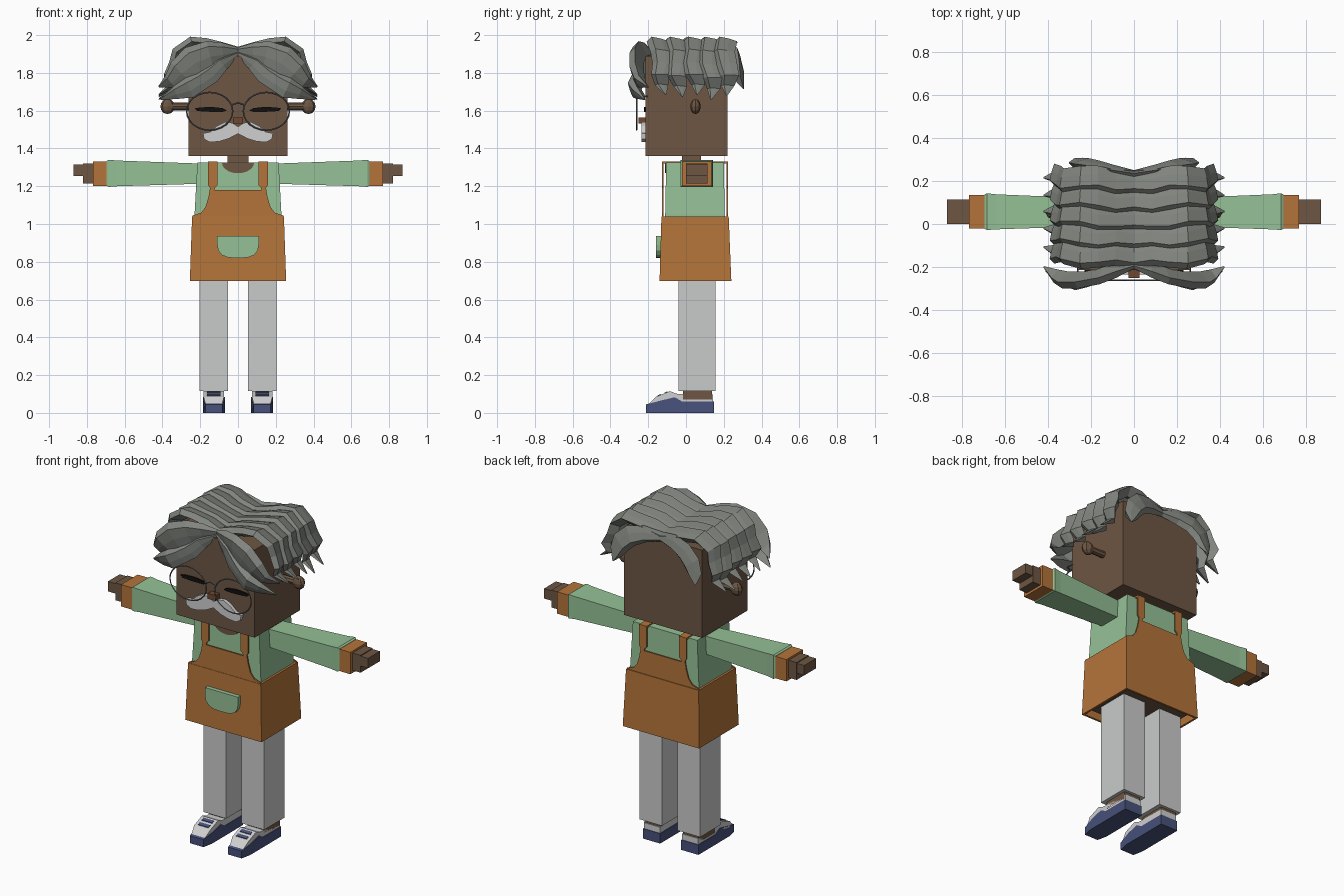
import bpy, bmesh, math
from mathutils import Vector

cube = bpy.data.objects.get("Cube")
if cube:
    bpy.data.objects.remove(cube, do_unlink=True)


def material(name, *srgb):
    m = bpy.data.materials.new(name)
    m.use_nodes = True
    lin = [((c / 255 + 0.055) / 1.055) ** 2.4 for c in srgb] + [1]
    m.diffuse_color = lin
    m.node_tree.nodes["Principled BSDF"].inputs["Base Color"].default_value = lin
    return m


SKIN = material("brown skin", 109, 86, 67)
NOSE = material("nose brown", 112, 72, 48)
APRON = material("orange apron", 180, 116, 58)
SHIRT = material("mint green", 149, 193, 150)
PANTS = material("light grey", 201, 203, 202)
HAIR = material("hair grey", 130, 133, 127)
NAVY = material("navy", 72, 82, 124)
WHITE = material("off white", 208, 208, 208)
BLACK = material("black", 18, 16, 14)
WIRE = material("wire grey", 105, 108, 114)


def finish(name, bm, mat, mirror=False):
    bmesh.ops.recalc_face_normals(bm, faces=bm.faces)
    mesh = bpy.data.meshes.new(name)
    bm.to_mesh(mesh)
    bm.free()
    mesh.materials.append(mat)
    ob = bpy.data.objects.new(name, mesh)
    bpy.context.collection.objects.link(ob)
    if mirror:
        ob.modifiers.new("mirror", "MIRROR")
    return ob


def loft(name, rings, mat, mirror=False):
    """Skin a list of equal-sized vertex rings and cap both ends."""
    bm = bmesh.new()
    rows = [[bm.verts.new(p) for p in r] for r in rings]
    n = len(rows[0])
    for a, b in zip(rows, rows[1:]):
        for i in range(n):
            bm.faces.new((a[i], a[(i + 1) % n], b[(i + 1) % n], b[i]))
    bm.faces.new(rows[0])
    bm.faces.new(rows[-1])
    return finish(name, bm, mat, mirror)


def level(z, x0, x1, y0, y1):
    return [(x0, y0, z), (x1, y0, z), (x1, y1, z), (x0, y1, z)]


def slice_x(x, y0, y1, z0, z1):
    return [(x, y0, z0), (x, y1, z0), (x, y1, z1), (x, y0, z1)]


def box(name, x0, x1, y0, y1, z0, z1, mat, mirror=False):
    return loft(name, [level(z0, x0, x1, y0, y1), level(z1, x0, x1, y0, y1)], mat, mirror)


def plate(name, outline, y0, y1, mat, mirror=False):
    """Extrude an x-z outline through y."""
    return loft(name, [[(x, y, z) for x, z in outline] for y in (y0, y1)], mat, mirror)


def both(half):
    return half + [(-x, z) for x, z in reversed(half) if x > 0]


# Head, neck, neckline
box("head", -0.262, 0.262, -0.215, 0.22, 1.36, 1.89, SKIN)
box("neck", -0.055, 0.055, -0.02, 0.08, 1.28, 1.37, SKIN)
arc = [(0.085 * math.cos(a), 1.324 - 0.055 * math.sin(a))
       for a in [math.pi * i / 10 for i in range(11)]]
plate("neckline", arc, -0.111, -0.1, SKIN)

# Ears: a stem with a flattened ball
loft("ear_stems", [[(x, 0.05 + 0.02 * math.cos(k * math.pi / 4), 1.622 + 0.02 * math.sin(k * math.pi / 4))
                    for k in range(8)] for x in (0.25, 0.35)], SKIN, True)
bm = bmesh.new()
bmesh.ops.create_uvsphere(bm, u_segments=8, v_segments=6, radius=0.04)
bmesh.ops.scale(bm, vec=(0.95, 0.7, 1), verts=bm.verts)
bmesh.ops.translate(bm, vec=(0.373, 0.05, 1.622), verts=bm.verts)
finish("ear_balls", bm, SKIN, True)

# Face
plate("closed_eyes", [(0.06, 1.6), (0.08, 1.613), (0.14, 1.62), (0.2, 1.617), (0.23, 1.612),
                      (0.215, 1.598), (0.15, 1.594), (0.08, 1.594)], -0.223, -0.214, BLACK, True)
box("nose", -0.026, 0.026, -0.252, -0.21, 1.532, 1.565, NOSE)
plate("moustache", both([(0, 1.515), (0.03, 1.535), (0.07, 1.54), (0.11, 1.52), (0.145, 1.488),
                         (0.185, 1.48), (0.18, 1.45), (0.15, 1.433), (0.1, 1.437),
                         (0.05, 1.452), (0, 1.478)]), -0.236, -0.21, WHITE)


# Wire glasses
def wire(name, pts, closed=False):
    cu = bpy.data.curves.new(name, "CURVE")
    cu.dimensions = "3D"
    cu.bevel_depth = 0.004
    cu.bevel_resolution = 0
    sp = cu.splines.new("POLY")
    sp.points.add(len(pts) - 1)
    for p, co in zip(sp.points, pts):
        p.co = (*co, 1)
    sp.use_cyclic_u = closed
    cu.materials.append(WIRE)
    bpy.context.collection.objects.link(bpy.data.objects.new(name, cu))


for s, side in ((1, "left"), (-1, "right")):
    wire(side + "_lens_rim", [(s * (0.15 + 0.122 * math.cos(k * math.pi / 12)), -0.262,
                               1.597 + 0.1 * math.sin(k * math.pi / 12)) for k in range(24)], True)
    wire(side + "_temple", [(s * 0.235, -0.262, 1.67), (s * 0.262, -0.255, 1.677), (s * 0.262, -0.2, 1.677)])
wire("glasses_bridge", [(-0.035, -0.262, 1.63), (0, -0.262, 1.642), (0.035, -0.262, 1.63)])

# Hair: ridged tapering locks swept from the parting outwards
SECTION = [(-1, 0), (-0.55, 1), (0.3, 0.6), (1, 0.05), (0.2, -1.6)]
Y = Vector((0, 1, 0))


def lock(name, pts, widths, h, out=None):
    pts = [Vector(p) for p in pts]
    rings = []
    for i, p in enumerate(pts):
        t = (pts[min(i + 1, len(pts) - 1)] - pts[max(i - 1, 0)]).normalized()
        o = out or t.cross(Y).normalized()
        side = t.cross(out).normalized() if out else Y
        w = widths[i]
        k = h * min(1, w / widths[1])
        ring = [p + side * w * a + o * k * b for a, b in SECTION]
        if i == 0:
            for v in ring:
                v.x = 0
        rings.append(ring)
    loft(name, rings, HAIR, True)


CROWN = [(0, 1.915), (0.09, 1.937), (0.17, 1.958), (0.245, 1.966), (0.325, 1.91),
         (0.34, 1.85), (0.37, 1.79), (0.35, 1.735), (0.42, 1.685)]
CROWN_W = [0.055, 0.06, 0.058, 0.06, 0.06, 0.057, 0.05, 0.035, 0.004]
for n, (y, drop) in enumerate([(-0.15, 0), (-0.062, 0.01), (0.025, 0), (0.11, 0.025), (0.195, 0.005)]):
    path = []
    for i, (x, z) in enumerate(CROWN):
        wave = 0.012 * math.sin(i * 1.7 + n)
        path.append((x, y + 0.004 * i + wave * (i > 0), z - drop * max(0, i - 3) / 5))
    lock(f"crown_lock_{n + 1}", path, CROWN_W, 0.027)

FRONT = Vector((0, -1, 0))
lock("fringe_upper", [(0, -0.195, 1.915), (0.08, -0.22, 1.91), (0.15, -0.25, 1.905), (0.24, -0.27, 1.87),
                      (0.31, -0.27, 1.81), (0.36, -0.25, 1.755), (0.42, -0.2, 1.725)],
     [0.02, 0.05, 0.065, 0.075, 0.065, 0.04, 0.004], 0.03, FRONT)
lock("fringe_lower", [(0.02, -0.2, 1.9), (0.085, -0.225, 1.85), (0.14, -0.245, 1.795), (0.2, -0.265, 1.755),
                      (0.26, -0.28, 1.72), (0.33, -0.26, 1.695), (0.41, -0.22, 1.66)],
     [0.015, 0.04, 0.05, 0.05, 0.055, 0.035, 0.004], 0.028, FRONT)
lock("nape_lock", [(0, 0.235, 1.91), (0.1, 0.25, 1.905), (0.18, 0.27, 1.88), (0.235, 0.28, 1.83),
                   (0.262, 0.285, 1.77), (0.275, 0.305, 1.715)],
     [0.03, 0.05, 0.06, 0.06, 0.045, 0.004], 0.026, -FRONT)

# Torso and sleeves
loft("shirt", [level(0.8, -0.225, 0.225, -0.115, 0.21), level(1.05, -0.23, 0.23, -0.11, 0.205),
               level(1.325, -0.215, 0.215, -0.105, 0.2)], SHIRT)
loft("sleeves", [slice_x(0.2, -0.01, 0.12, 1.213, 1.32), slice_x(0.64, -0.025, 0.138, 1.2, 1.336),
                 slice_x(0.685, -0.028, 0.143, 1.196, 1.34), slice_x(0.695, -0.022, 0.137, 1.202, 1.334)],
     SHIRT, True)
box("cuffs", 0.69, 0.767, -0.022, 0.136, 1.2, 1.332, APRON, True)
box("palms", 0.76, 0.82, 0, 0.115, 1.215, 1.32, SKIN, True)
box("fingers", 0.81, 0.87, 0, 0.113, 1.255, 1.315, SKIN, True)

# Apron: open skirt, bib on both sides, straps, pocket
loft("apron_skirt", [level(0.76, -0.24, 0.24, -0.125, 0.225), level(0.697, -0.243, 0.243, -0.128, 0.228),
                     level(0.697, -0.255, 0.255, -0.14, 0.24), level(1.04, -0.243, 0.243, -0.13, 0.226)], APRON)
box("hips", -0.215, 0.215, -0.1, 0.2, 0.72, 0.8, SKIN)
bib = both([(0, 1.03), (0.243, 1.03), (0.24, 1.045), (0.195, 1.06), (0.172, 1.09), (0.157, 1.14),
            (0.148, 1.19), (0.158, 1.205), (0.158, 1.332), (0.108, 1.332), (0.108, 1.205),
            (0.12, 1.195), (0.125, 1.18), (0, 1.18)])
plate("bib_front", bib, -0.128, -0.12, APRON)
plate("bib_back", bib, 0.215, 0.222, APRON)
box("shoulder_straps", 0.108, 0.158, -0.122, 0.218, 1.32, 1.332, APRON, True)
plate("pocket", both([(0, 0.82), (0.05, 0.822), (0.085, 0.835), (0.105, 0.86), (0.11, 0.89),
                      (0.11, 0.937), (0, 0.937)]), -0.158, -0.13, SHIRT)

# Legs and shoes
box("trouser_legs", 0.052, 0.203, -0.04, 0.155, 0.115, 0.78, PANTS, True)
box("ankles", 0.078, 0.182, -0.015, 0.138, 0.07, 0.12, SKIN, True)


def shoe_part(name, profile, half, mat):
    """Extrude a y-z profile across the shoe, narrowing towards the toe."""
    def ring(s):
        return [(0.128 + s * half * (0.78 if y < -0.19 else 1), y, z) for y, z in profile]
    loft(name, [ring(-1), ring(1)], mat, True)


shoe_part("soles", [(-0.212, 0), (-0.15, 0), (0.147, 0), (0.147, 0.06), (-0.02, 0.06), (-0.06, 0.083),
                    (-0.13, 0.066), (-0.212, 0.045)], 0.058, NAVY)
shoe_part("uppers", [(-0.205, 0.04), (-0.16, 0.085), (-0.085, 0.115), (-0.045, 0.1), (0.143, 0.096),
                     (0.143, 0.05), (-0.02, 0.05), (-0.06, 0.07), (-0.13, 0.055)], 0.054, WHITE)
for i, y in enumerate((-0.15, -0.115)):
    z = 0.085 + (y + 0.16) * 0.4
    shoe_part(f"laces_{i + 1}", [(y, z - 0.003), (y + 0.018, z + 0.004), (y + 0.018, z + 0.011),
                                 (y, z + 0.004)], 0.035, NAVY)
